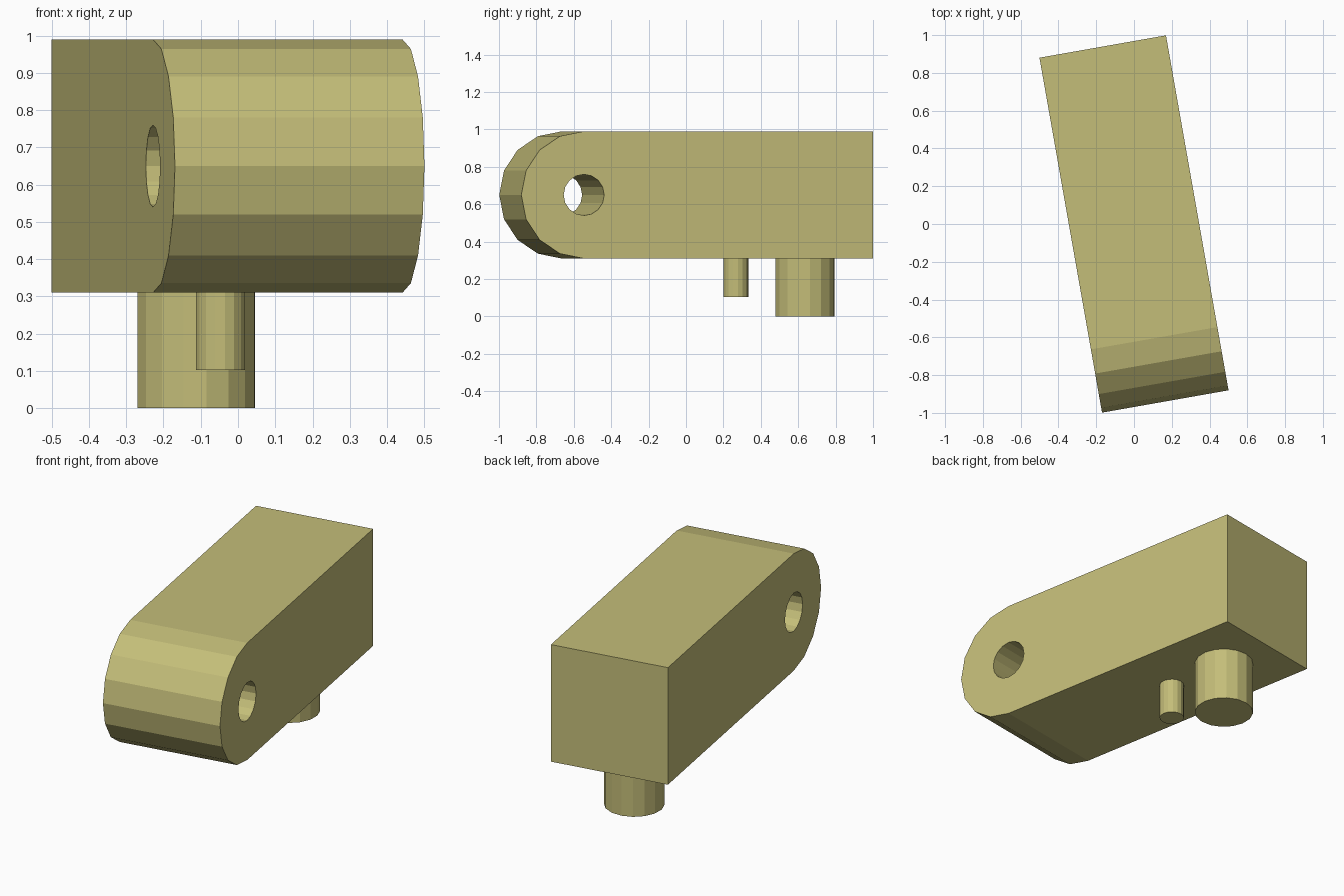
import bpy
import bmesh
from math import sin, cos, pi, radians
from mathutils import Matrix

if "Cube" in bpy.data.objects:
    bpy.data.objects.remove(bpy.data.objects["Cube"])

TURN = Matrix.Rotation(radians(10), 4, 'Z')   # whole model is turned 10 degrees
HALF_W, HALF_L = 0.34, 0.954
MID_Z, R = 0.65, 0.34
EYE_Y = -HALF_L + R                           # centre of the rounded end
SIDES = 16

khaki = bpy.data.materials.new("khaki")
khaki.diffuse_color = (0.55, 0.51, 0.19, 1)
khaki.use_nodes = True
khaki.node_tree.nodes["Principled BSDF"].inputs["Base Color"].default_value = khaki.diffuse_color


def add_prism(name, points, axis, depth):
    """Extrude a closed 3D outline by depth along axis (0 = x, 2 = z)."""
    bm = bmesh.new()
    face = bm.faces.new([bm.verts.new(p) for p in points])
    new = bmesh.ops.extrude_face_region(bm, geom=[face])["geom"]
    shift = [0, 0, 0]
    shift[axis] = depth
    bmesh.ops.translate(bm, vec=shift, verts=[g for g in new if isinstance(g, bmesh.types.BMVert)])
    bmesh.ops.recalc_face_normals(bm, faces=bm.faces)
    mesh = bpy.data.meshes.new(name)
    bm.to_mesh(mesh)
    bm.free()
    mesh.materials.append(khaki)
    obj = bpy.data.objects.new(name, mesh)
    obj.matrix_world = TURN
    bpy.context.collection.objects.link(obj)
    return obj


def side_arc(x, radius, start, steps):
    """Arc in the y-z plane around the eye centre."""
    angles = [start + 2 * pi * i / SIDES for i in range(steps)]
    return [(x, EYE_Y + radius * cos(a), MID_Z + radius * sin(a)) for a in angles]


# Body: block with one rounded end
outline = side_arc(-HALF_W, R, pi / 2, SIDES // 2 + 1)
outline += [(-HALF_W, HALF_L, MID_Z - R), (-HALF_W, HALF_L, MID_Z + R)]
body = add_prism("body", outline, 0, 2 * HALF_W)

# Cross hole through the rounded end
cutter = add_prism("hole_cutter", side_arc(-0.5, 0.11, 0, SIDES), 0, 1.0)
cutter.hide_render = True
cutter.hide_set(True)
cut = body.modifiers.new("hole", 'BOOLEAN')
cut.operation = 'DIFFERENCE'
cut.solver = 'EXACT'
cut.object = cutter

# Pegs under the body: name, y, radius, bottom z
for name, y, radius, bottom in (("large_peg", 0.645, 0.16, 0.0),
                                ("small_peg", 0.271, 0.067, 0.103)):
    ring = [(radius * cos(2 * pi * i / SIDES), y + radius * sin(2 * pi * i / SIDES), bottom)
            for i in range(SIDES)]
    add_prism(name, ring, 2, MID_Z - R - bottom)
